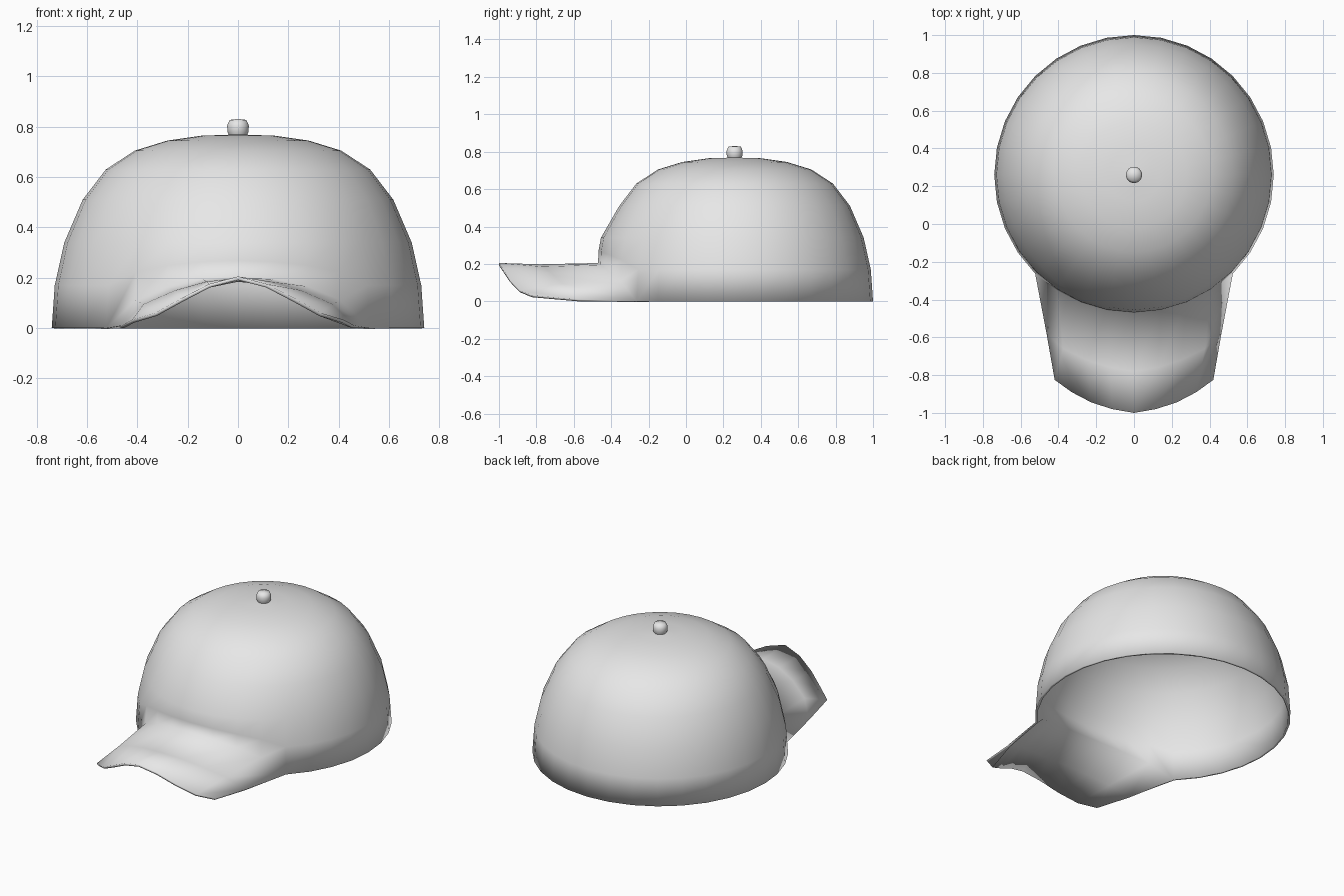
import bpy, bmesh, math

if "Cube" in bpy.data.objects:
    bpy.data.objects.remove(bpy.data.objects["Cube"])

SEGMENTS = 32
CENTRE_Y = 0.26

cloth = bpy.data.materials.new("grey cloth")
cloth.use_nodes = True
cloth.diffuse_color = (0.8, 0.8, 0.8, 1)
cloth.node_tree.nodes["Principled BSDF"].inputs["Base Color"].default_value = (0.8, 0.8, 0.8, 1)


def finish(bm, name):
    mesh = bpy.data.meshes.new(name)
    bm.to_mesh(mesh)
    bm.free()
    mesh.materials.append(cloth)
    mesh.shade_smooth()
    obj = bpy.data.objects.new(name, mesh)
    bpy.context.collection.objects.link(obj)
    return obj


def bridge(bm, lower, upper, closed=True):
    count = len(lower)
    for i in range(count if closed else count - 1):
        j = (i + 1) % count
        bm.faces.new((lower[i], lower[j], upper[j], upper[i]))


def lathe(bm, profile, apex, shift=lambda step, row, r, z: (r, z)):
    """Revolve (radius, height) rows; step 0 faces the front."""
    rings = []
    for row, (r, z) in enumerate(profile):
        ring = []
        for i in range(SEGMENTS):
            step = min(i, SEGMENTS - i)
            rr, zz = shift(step, row, r, z)
            a = math.tau * i / SEGMENTS - math.pi / 2
            ring.append(bm.verts.new((rr * math.cos(a), CENTRE_Y + rr * math.sin(a), zz)))
        if rings:
            bridge(bm, rings[-1], ring)
        rings.append(ring)
    tip = bm.verts.new((0, CENTRE_Y, apex))
    for i in range(SEGMENTS):
        bm.faces.new((rings[-1][i], rings[-1][(i + 1) % SEGMENTS], tip))
    return rings


# Crown, with its lower edge arched up over the brim
ARCH = [0.205, 0.195, 0.165, 0.11, 0.0]
CROWN = [(0.74, 0), (0.728, 0.17), (0.69, 0.34), (0.617, 0.51), (0.525, 0.63),
         (0.41, 0.705), (0.28, 0.745), (0.14, 0.765), (0.05, 0.767)]


def arch(step, row, r, z):
    if step < len(ARCH):
        lift = ARCH[step]
        bulge = 0.025 * lift / ARCH[0]
        if row == 0:
            return r - 0.01 * lift / ARCH[0], lift
        if row == 1:
            return r, z + 0.48 * lift
        if row == 2:
            return r + bulge, z
    return r, z


bm = bmesh.new()
rim = lathe(bm, CROWN, 0.772, arch)[0]

# Brim, drawn forward from the arched edge in two rows: (x, y, z) from the middle out
EDGE = [(0, -1.0, 0.205), (0.115, -0.98, 0.175), (0.225, -0.945, 0.118),
        (0.33, -0.89, 0.06), (0.42, -0.825, 0.033)]
MIDDLE = [(0, -0.78, 0.198), (0.125, -0.76, 0.185), (0.25, -0.72, 0.15),
          (0.375, -0.66, 0.095), (0.463, -0.58, 0.01)]


def mirrored(row):
    return [bm.verts.new((-x, y, z)) for x, y, z in row[:0:-1]] + [bm.verts.new(p) for p in row]


reach = len(ARCH) - 1
inner = [rim[i % SEGMENTS] for i in range(-reach, reach + 1)]
middle = mirrored(MIDDLE)
bridge(bm, middle, inner, closed=False)
bridge(bm, mirrored(EDGE), middle, closed=False)

shell = finish(bm, "crown_and_brim")
solid = shell.modifiers.new("cloth thickness", "SOLIDIFY")
solid.thickness = 0.014
solid.offset = -1

# Top button
bm = bmesh.new()
lathe(bm, [(0.033, 0.762), (0.042, 0.78), (0.043, 0.805), (0.033, 0.827)], 0.831)
finish(bm, "top_button")
